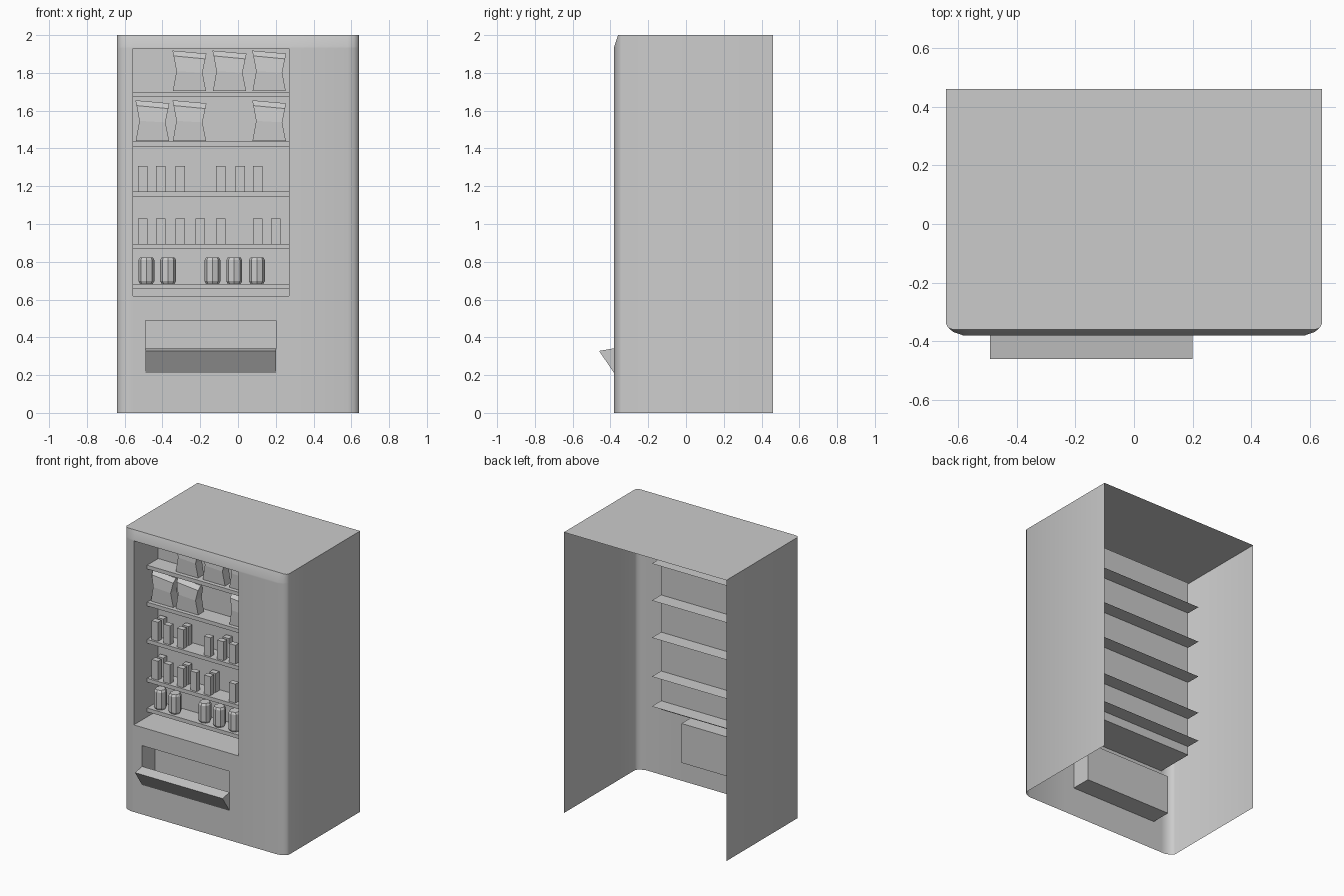
import bpy, bmesh, math
from mathutils import Matrix

if "Cube" in bpy.data.objects:
    bpy.data.objects.remove(bpy.data.objects["Cube"])


def finish(bm, name, smooth=None):
    me = bpy.data.meshes.new(name)
    bm.to_mesh(me)
    bm.free()
    ob = bpy.data.objects.new(name, me)
    bpy.context.collection.objects.link(ob)
    if smooth:
        bpy.ops.object.select_all(action='DESELECT')
        ob.select_set(True)
        bpy.context.view_layer.objects.active = ob
        bpy.ops.object.shade_smooth_by_angle(angle=math.radians(smooth))
    return ob


def box(bm, x0, x1, y0, y1, z0, z1):
    m = Matrix.Translation(((x0 + x1) / 2, (y0 + y1) / 2, (z0 + z1) / 2)) @ \
        Matrix.Diagonal((x1 - x0, y1 - y0, z1 - z0, 1))
    return bmesh.ops.create_cube(bm, size=1, matrix=m)["verts"]


def drop_faces(bm, test):
    bm.normal_update()
    bmesh.ops.delete(bm, geom=[f for f in bm.faces if test(f.normal)], context='FACES')


def loft(bm, rings):
    rows = [[bm.verts.new(p) for p in r] for r in rings]
    n = len(rows[0])
    for a, b in zip(rows, rows[1:]):
        for i in range(n):
            j = (i + 1) % n
            bm.faces.new((a[i], a[j], b[j], b[i]))
    bm.faces.new(rows[0][::-1])
    bm.faces.new(rows[-1])


WIN = (-0.555, 0.27, 0.62, 1.93)
SLOT = (-0.49, 0.20, 0.21, 0.49)
FRONT = -0.38

# Cabinet: wrapped sheet with rounded front corners, window and slot openings
corner = [(0.64, 0.46), (0.64, -0.34), (0.632, -0.354), (0.615, -0.368), (0.58, FRONT)]
path = [(-x, y) for x, y in corner]
path += [(x, FRONT) for x in (WIN[0], SLOT[0], SLOT[1], WIN[1])]
path += corner[::-1]
levels = [0, SLOT[2], SLOT[3], WIN[2], WIN[3], 1.94, 2.0]
bm = bmesh.new()
grid = [[bm.verts.new((x, max(y, -0.36) if z == 2.0 else y, z)) for x, y in path]
        for z in levels]
for j in range(len(levels) - 1):
    for i in range(len(path) - 1):
        cx = (path[i][0] + path[i + 1][0]) / 2
        cz = (levels[j] + levels[j + 1]) / 2
        on_front = path[i][1] == FRONT == path[i + 1][1]
        if on_front and any(o[0] < cx < o[1] and o[2] < cz < o[3] for o in (WIN, SLOT)):
            continue
        bm.faces.new((grid[j][i], grid[j][i + 1], grid[j + 1][i + 1], grid[j + 1][i]))
bm.faces.new(grid[-1])
finish(bm, "cabinet", 40)

# Recessed compartments, open to the front
for name, o, back in (("display_recess", WIN, -0.105), ("pickup_recess", SLOT, -0.235)):
    bm = bmesh.new()
    box(bm, o[0], o[1], FRONT, back, o[2], o[3])
    drop_faces(bm, lambda n: n.y < -0.5)
    bmesh.ops.reverse_faces(bm, faces=bm.faces[:])
    finish(bm, name)

# Pickup flap: wedge leaning out of the slot
bm = bmesh.new()
wedge = [(FRONT, 0.21), (FRONT, 0.342), (-0.46, 0.328)]
loft(bm, [[(x, y, z) for y, z in wedge] for x in SLOT[:2]])
bmesh.ops.recalc_face_normals(bm, faces=bm.faces[:])
finish(bm, "pickup_flap")

# Shelves: top sheet with a front lip
shelves = [1.70, 1.437, 1.172, 0.895, 0.683]
bm = bmesh.new()
for z in shelves:
    box(bm, WIN[0], WIN[1], -0.23, 0.0, z - 0.027, z)
drop_faces(bm, lambda n: n.z < 0.5 and n.y > -0.5)
finish(bm, "shelves")


# Snack bags: pinched pillow with a slanted top seam
def bag(bm, cx, cy, z0):
    rings = []
    for hw, hd, h, tilt in ((0.088, 0.032, 0.003, 0), (0.069, 0.035, 0.105, 0.004),
                            (0.084, 0.028, 0.182, 0.008), (0.09, 0.004, 0.21, 0.008)):
        rings.append([(cx + sx * hw, cy + sy * hd, z0 + h - sx * tilt)
                      for sx, sy in ((-1, -1), (1, -1), (1, 1), (-1, 1))])
    loft(bm, rings)


bm = bmesh.new()
for z, xs in ((shelves[0], (-0.257, -0.045, 0.165)), (shelves[1], (-0.453, -0.257, 0.165))):
    for x in xs:
        bag(bm, x, -0.175, z)
finish(bm, "snack_bags")

# Small cartons, some with a second one behind
bm = bmesh.new()
for z, xs in ((shelves[2], (-0.505, -0.41, -0.305, -0.092, 0.012, 0.105)),
              (shelves[3], (-0.505, -0.41, -0.305, -0.2, -0.092, 0.105, 0.2))):
    for k, x in enumerate(xs):
        box(bm, x - 0.025, x + 0.025, -0.215, -0.175, z, z + 0.135)
        if k % 2 == 0:
            box(bm, x - 0.025, x + 0.025, -0.155, -0.115, z, z + 0.135)
finish(bm, "cartons")

# Drink cans: octagonal with tapered ends
bm = bmesh.new()
for x in (-0.485, -0.37, -0.135, -0.02, 0.1):
    loft(bm, [[(x + r * math.cos(a), -0.18 + r * math.sin(a), shelves[4] + h)
               for a in (math.tau * i / 8 for i in range(8))]
              for r, h in ((0.034, 0), (0.042, 0.014), (0.042, 0.126), (0.034, 0.14))])
finish(bm, "drink_cans")
